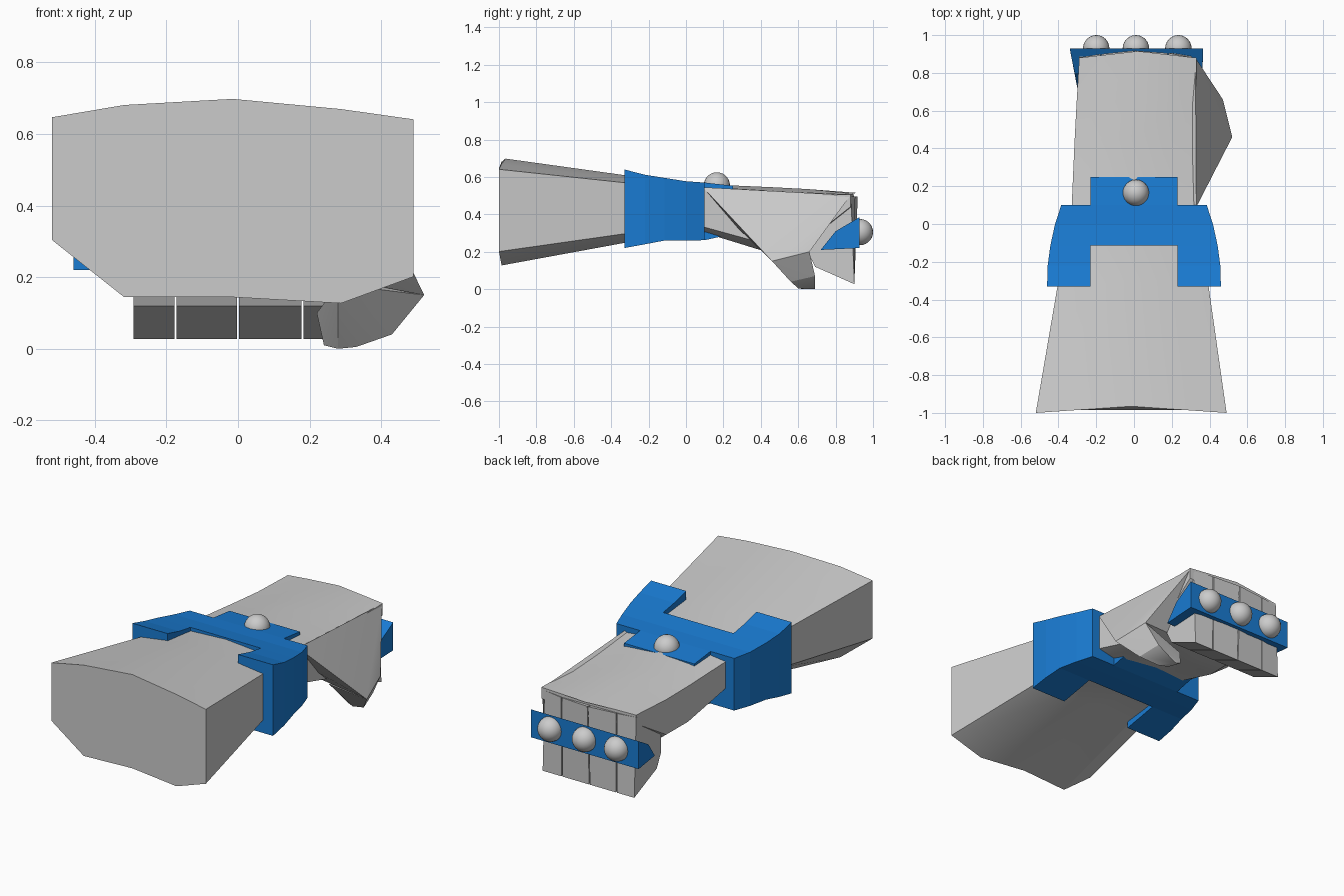
import bpy, bmesh, math
from mathutils import Vector

if "Cube" in bpy.data.objects:
    bpy.data.objects.remove(bpy.data.objects["Cube"])

blue = bpy.data.materials.new("blue")
blue.diffuse_color = (0.01, 0.2, 0.65, 1)
blue.use_nodes = True
blue.node_tree.nodes["Principled BSDF"].inputs["Base Color"].default_value = blue.diffuse_color


def finish(name, bm, mat=None, angle=None):
    bmesh.ops.recalc_face_normals(bm, faces=bm.faces)
    mesh = bpy.data.meshes.new(name)
    bm.to_mesh(mesh)
    bm.free()
    ob = bpy.data.objects.new(name, mesh)
    bpy.context.collection.objects.link(ob)
    if mat:
        mesh.materials.append(mat)
    if angle:
        bpy.ops.object.select_all(action='DESELECT')
        bpy.context.view_layer.objects.active = ob
        ob.select_set(True)
        bpy.ops.object.shade_smooth_by_angle(angle=math.radians(angle))
    return ob


def loft(name, rings, mat=None, angle=None):
    bm = bmesh.new()
    vs = [[bm.verts.new(p) for p in r] for r in rings]
    n = len(rings[0])
    for a, b in zip(vs, vs[1:]):
        for i in range(n):
            j = (i + 1) % n
            bm.faces.new((a[i], a[j], b[j], b[i]))
    bm.faces.new(vs[0])
    bm.faces.new(vs[-1])
    return finish(name, bm, mat, angle)


def hull(name, pts):
    bm = bmesh.new()
    for p in pts:
        bm.verts.new(p)
    res = bmesh.ops.convex_hull(bm, input=bm.verts)
    loose = [v for v in bm.verts if not v.link_faces]
    bmesh.ops.delete(bm, geom=loose, context='VERTS')
    return finish(name, bm, angle=30)


def ball(name, loc, r=0.07):
    bm = bmesh.new()
    bmesh.ops.create_uvsphere(bm, u_segments=24, v_segments=14, radius=r)
    bmesh.ops.translate(bm, verts=bm.verts, vec=Vector(loc))
    finish(name, bm, angle=40)


# Forearm and back of the hand: ten-sided rings along y
SECTION = [(-1, .91), (-.6, .97), (0, 1), (.6, .95), (1, .9),
           (1, .13), (.6, 0), (0, .03), (-.6, .03), (-1, .31)]


def ring(y, xl, xr, zb, zt):
    mid, half = (xl + xr) / 2, (xr - xl) / 2
    return [(mid + u * half, y + .035 * (1 - abs(u)), zb + v * (zt - zb))
            for u, v in SECTION]


loft("forearm_and_palm", [
    ring(-1, -.52, .49, .127, .698),
    ring(-.33, -.405, .395, .25, .605),
    ring(.09, -.33, .335, .30, .56),
    ring(.43, -.315, .33, .195, .545),
    ring(.62, -.305, .33, .19, .535),
    ring(.88, -.29, .33, .43, .515)], angle=30)

# Four curled fingers
edges = [-.295, -.175, 0, .18, .31]
fronts = [.882, .9, .918, .905, .882]
for i in range(4):
    rings = []
    for x, yf in ((edges[i] + .003, fronts[i]), (edges[i + 1] - .003, fronts[i + 1])):
        rings.append([(x, yf, .495), (x, .9, .027), (x, .69, .12),
                      (x, .65, .2), (x, .65, .45)])
    loft(f"finger_{i + 1}", rings)

# Thumb root draped from the back of the hand, and the thumb tip
hull("thumb_root", [(.33, .09, .545), (.325, .88, .502), (.52, .46, .15),
                    (.47, .66, .2), (.2, .43, .21), (.2, .65, .2), (.2, .15, .45)])
hull("thumb_tip", [(.52, .46, .15), (.47, .66, .2), (.43, .56, .04), (.33, .6, .005),
                   (.28, .63, 0), (.28, .69, 0), (.24, .69, .01), (.22, .66, .1),
                   (.28, .45, .18), (.4, .69, .07)])

# Wrist guard: notched cuff on a grid of cells (y, outer x, bottom z, top z)
ROWS = [(-.33, .46, .22, .64), (-.22, .457, .24, .612), (-.115, .443, .26, .595),
        (0, .418, .26, .577), (.1, .385, .262, .57), (.25, .36, .295, .553)]
cells = {(c, r) for c in (0, 2) for r in range(4)} | {(1, r) for r in (2, 3, 4)}
bm = bmesh.new()
verts = {}


def corner(c, r, top):
    key = (c, r, top)
    if key not in verts:
        y, xo, zb, zt = ROWS[r]
        verts[key] = bm.verts.new(((-xo, -.23, .23, xo)[c], y, zt if top else zb))
    return verts[key]


for c, r in cells:
    loop = [(c, r), (c + 1, r), (c + 1, r + 1), (c, r + 1)]
    for top in (0, 1):
        bm.faces.new([corner(*p, top) for p in loop])
    for k, (dc, dr) in enumerate([(0, -1), (1, 0), (0, 1), (-1, 0)]):
        if (c + dc, r + dr) not in cells:
            a, b = loop[k], loop[(k + 1) % 4]
            bm.faces.new((corner(*a, 0), corner(*b, 0), corner(*b, 1), corner(*a, 1)))
finish("wrist_guard", bm, blue)

# Knuckle guard: wedge bar across the fingers
loft("knuckle_guard", [
    [(-.34, .928, .385), (-.34, .928, .22), (-.3, .72, .21), (-.315, .8, .31)],
    [(.365, .928, .385), (.365, .928, .22), (.362, .72, .21), (.363, .8, .31)]], blue)

# Round studs
for i, x in enumerate((-.2, .01, .235)):
    ball(f"knuckle_stud_{i + 1}", (x, .93, .305))
ball("wrist_stud", (.01, .165, .555))
